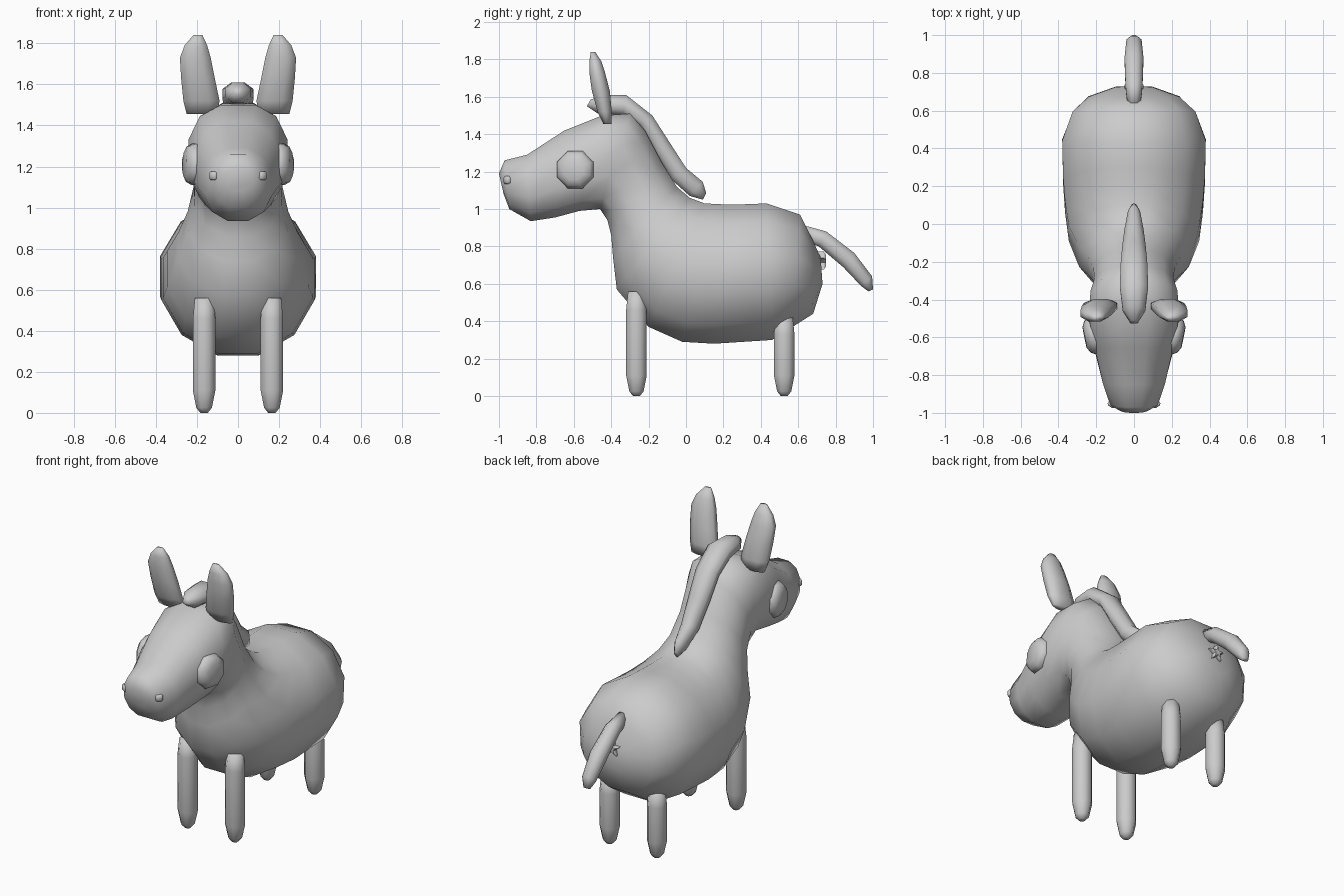
import bpy, bmesh, math
from mathutils import Vector

cube = bpy.data.objects.get("Cube")
if cube:
    bpy.data.objects.remove(cube, do_unlink=True)

grey = bpy.data.materials.new("soft grey")
grey.use_nodes = True
grey.diffuse_color = (0.6, 0.6, 0.6, 1)
shader = next(n for n in grey.node_tree.nodes if n.type == 'BSDF_PRINCIPLED')
shader.inputs["Base Color"].default_value = (0.6, 0.6, 0.6, 1)
shader.inputs["Roughness"].default_value = 0.6


def finish(name, bm, smooth=True):
    bmesh.ops.recalc_face_normals(bm, faces=bm.faces[:])
    for f in bm.faces:
        f.smooth = smooth
    mesh = bpy.data.meshes.new(name)
    bm.to_mesh(mesh)
    bm.free()
    mesh.materials.append(grey)
    obj = bpy.data.objects.new(name, mesh)
    bpy.context.collection.objects.link(obj)
    return obj


def loft(name, rings, sides=12):
    """Skin rings given as (centre, half axis u, half axis v, squareness)."""
    bm = bmesh.new()
    fit = 1 / math.cos(math.pi / sides)
    loops = []
    for centre, u, v, power in rings:
        loop = []
        for i in range(sides):
            a = 2 * math.pi * (i + 0.5) / sides
            c, s = math.cos(a) * fit, math.sin(a) * fit
            c = math.copysign(min(abs(c), 1) ** power, c)
            s = math.copysign(min(abs(s), 1) ** power, s)
            loop.append(bm.verts.new(Vector(centre) + Vector(u) * c + Vector(v) * s))
        loops.append(loop)
    for a, b in zip(loops, loops[1:]):
        for i in range(sides):
            j = (i + 1) % sides
            bm.faces.new((a[i], a[j], b[j], b[i]))
    bm.faces.new(loops[0])
    bm.faces.new(loops[-1])
    return finish(name, bm)


def side_loft(name, rows, sides=12):
    """Rows: lower point y, z, upper point y, z, half width, squareness."""
    rings = []
    for yb, zb, yt, zt, w, p in rows:
        rings.append(((0, (yb + yt) / 2, (zb + zt) / 2), (w, 0, 0),
                      (0, (yt - yb) / 2, (zt - zb) / 2), p))
    return loft(name, rings, sides)


def upright_loft(name, rows, sides=8):
    """Rows: centre x, y, z and half sizes in x and y."""
    return loft(name, [((x, y, z), (a, 0, 0), (0, b, 0), 1) for x, y, z, a, b in rows], sides)


# Head, neck and body in one skin
side_loft("body", [
    (-0.975, 1.08, -1.0, 1.19, 0.07, 1),
    (-0.945, 1.00, -0.97, 1.26, 0.125, 0.9),
    (-0.83, 0.935, -0.85, 1.29, 0.165, 0.9),
    (-0.70, 0.955, -0.65, 1.42, 0.205, 0.85),
    (-0.57, 0.99, -0.45, 1.50, 0.24, 0.8),
    (-0.46, 1.00, -0.30, 1.51, 0.23, 0.85),
    (-0.42, 0.94, -0.22, 1.42, 0.21, 0.9),
    (-0.40, 0.86, -0.13, 1.25, 0.215, 1),
    (-0.39, 0.74, -0.05, 1.12, 0.245, 1),
    (-0.37, 0.57, 0.02, 1.06, 0.29, 1),
    (-0.20, 0.37, 0.10, 1.03, 0.345, 1),
    (-0.02, 0.29, 0.20, 1.025, 0.365, 1),
    (0.15, 0.28, 0.30, 1.025, 0.375, 1),
    (0.46, 0.30, 0.43, 1.03, 0.38, 1),
    (0.57, 0.37, 0.61, 0.97, 0.325, 1),
    (0.68, 0.44, 0.67, 0.85, 0.24, 1),
    (0.73, 0.60, 0.72, 0.74, 0.10, 1),
])

# Mane curling over the crown and down the neck
side_loft("mane", [
    (-0.53, 1.55, -0.51, 1.585, 0.02, 1),
    (-0.47, 1.51, -0.44, 1.61, 0.06, 1),
    (-0.34, 1.50, -0.32, 1.61, 0.075, 1),
    (-0.25, 1.44, -0.18, 1.50, 0.07, 1),
    (-0.17, 1.30, -0.09, 1.36, 0.062, 1),
    (-0.08, 1.16, 0.00, 1.22, 0.05, 1),
    (0.02, 1.07, 0.09, 1.145, 0.032, 1),
    (0.09, 1.05, 0.108, 1.085, 0.012, 1),
], 8)

# Tail
side_loft("tail", [
    (0.63, 0.83, 0.64, 0.91, 0.035, 1),
    (0.71, 0.80, 0.75, 0.88, 0.045, 1),
    (0.84, 0.69, 0.90, 0.765, 0.05, 1),
    (0.935, 0.59, 0.995, 0.64, 0.04, 1),
    (0.975, 0.56, 1.00, 0.57, 0.02, 1),
], 8)

for side, s in (("left", 1), ("right", -1)):
    # Legs run up into the body
    for end, y, top in (("front", -0.265, 0.56), ("rear", 0.525, 0.43)):
        x = 0.165 * s
        upright_loft(f"{end}_{side}_leg", [
            (x, y, 0.0, 0.018, 0.018),
            (x, y, 0.025, 0.038, 0.038),
            (x, y, 0.11, 0.055, 0.055),
            (x, y, top - 0.1, 0.055, 0.055),
            (x, y, top, 0.045, 0.045),
        ])

    # Ear, wide across and thin front to back
    upright_loft(f"{side}_ear", [
        (0.175 * s, -0.42, 1.455, 0.075, 0.022),
        (0.178 * s, -0.435, 1.52, 0.088, 0.038),
        (0.195 * s, -0.455, 1.63, 0.082, 0.048),
        (0.208 * s, -0.475, 1.73, 0.075, 0.042),
        (0.205 * s, -0.485, 1.79, 0.055, 0.032),
        (0.195 * s, -0.497, 1.84, 0.022, 0.012),
    ])

    # Eye, a flattened dome turned slightly forward
    out = Vector((s * 0.98, -0.2, 0.03)).normalized()
    along = Vector((0.2 * s, 0.98, 0)).normalized()
    up = out.cross(along).normalized() * s
    base = Vector((0.185 * s, -0.585, 1.21))
    loft(f"{side}_eye", [(base + out * d, along * r, up * r, 1)
                         for d, r in ((0, 0.09), (0.035, 0.10), (0.062, 0.085), (0.078, 0.055))], 8)

    # Nostril stud
    bm = bmesh.new()
    bmesh.ops.create_cube(bm, size=0.042)
    bmesh.ops.bevel(bm, geom=bm.edges[:], offset=0.008, segments=1, affect='EDGES')
    nostril = finish(f"{side}_nostril", bm)
    nostril.location = (0.115 * s, -0.95, 1.155)
    nostril.rotation_euler = (0, 0, math.radians(35) * s)

# Small star under the tail
bm = bmesh.new()
layers = []
for y, k in ((0.70, 1.0), (0.737, 1.0), (0.748, 0.7)):
    ring = []
    for i in range(10):
        r = (0.052 if i % 2 == 0 else 0.022) * k
        a = math.pi * i / 5
        ring.append(bm.verts.new((r * math.sin(a), y, 0.72 + r * math.cos(a))))
    layers.append(ring)
for a, b in zip(layers, layers[1:]):
    for i in range(10):
        j = (i + 1) % 10
        bm.faces.new((a[i], a[j], b[j], b[i]))
bm.faces.new(layers[0])
bm.faces.new(layers[-1])
finish("rump_star", bm, smooth=False)
